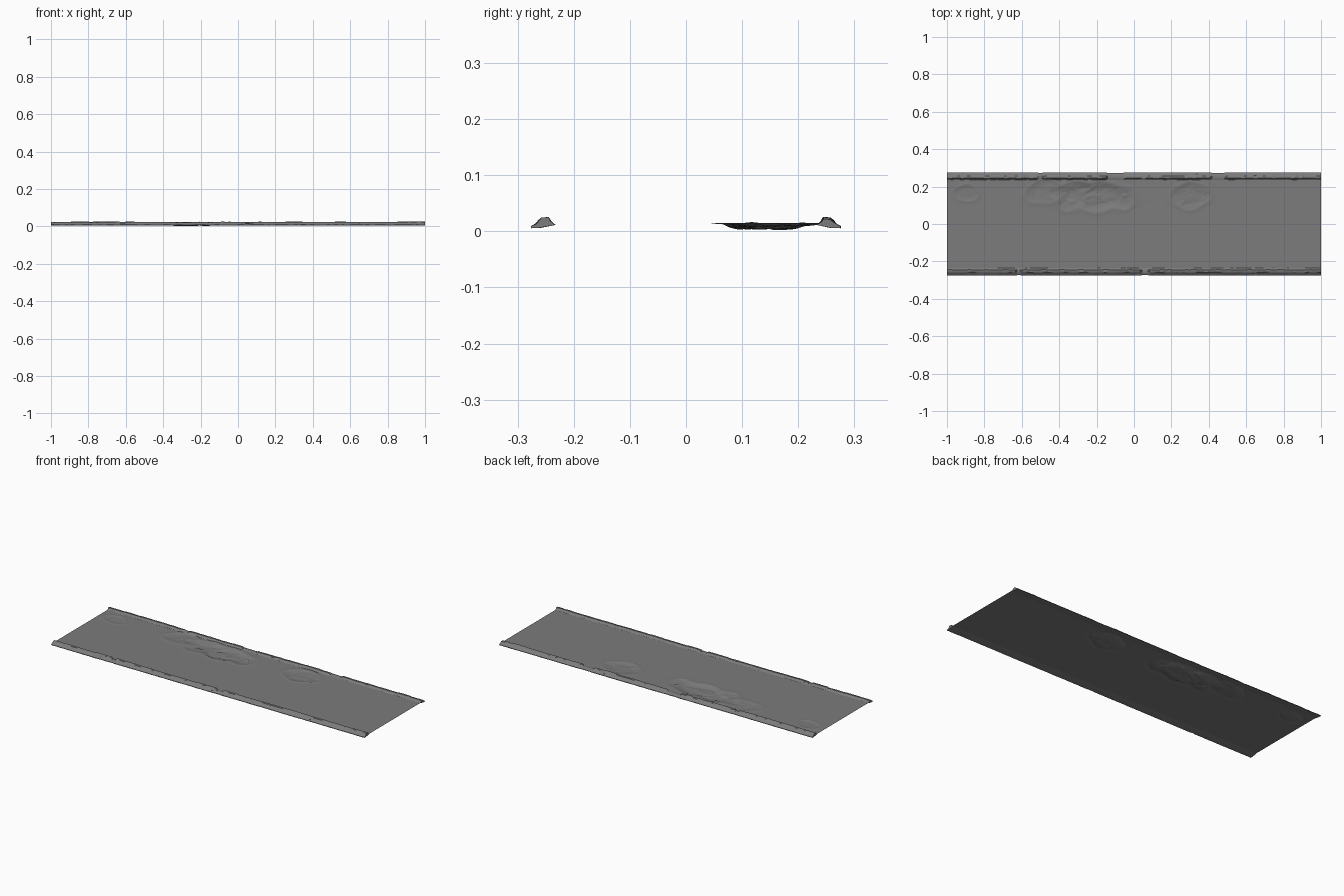
import bpy, bmesh, math, random
from mathutils import Vector, noise

random.seed(4)
cube = bpy.data.objects.get("Cube")
if cube:
    bpy.data.objects.remove(cube, do_unlink=True)

LEVEL = 0.0128      # height of the undamaged road
INNER = 0.24        # half width of the road between kerbs

asphalt = bpy.data.materials.new("worn grey asphalt")
asphalt.use_nodes = True
grey = (0.2, 0.2, 0.2, 1)
asphalt.diffuse_color = grey
asphalt.node_tree.nodes["Principled BSDF"].inputs["Base Color"].default_value = grey


def make_object(name, bm, angle):
    mesh = bpy.data.meshes.new(name)
    bmesh.ops.recalc_face_normals(bm, faces=bm.faces)
    bm.to_mesh(mesh)
    bm.free()
    mesh.materials.append(asphalt)
    obj = bpy.data.objects.new(name, mesh)
    bpy.context.collection.objects.link(obj)
    bpy.ops.object.select_all(action='DESELECT')
    obj.select_set(True)
    bpy.context.view_layer.objects.active = obj
    bpy.ops.object.shade_smooth_by_angle(angle=math.radians(angle))
    return obj


# Damaged patches: centre x, centre y, radius x, radius y, depth, crack strength
PATCHES = [
    (-0.22, 0.145, 0.25, 0.085, 0.0085, 0.0045),
    (-0.48, 0.17, 0.11, 0.075, 0.003, 0.002),
    (0.30, 0.15, 0.12, 0.075, 0.004, 0.003),
    (-0.90, 0.165, 0.07, 0.05, 0.002, 0.0015),
]


def road_height(x, y):
    z = LEVEL
    wobble = 0.25 * noise.noise(Vector((x * 12, y * 12, 3)))
    for cx, cy, rx, ry, depth, crack in PATCHES:
        r = math.hypot((x - cx) / rx, (y - cy) / ry) + wobble
        if r < 1.15:
            # sunken middle with a slightly raised rim
            fall = max(0.0, min(1.0, (1 - r) / 0.6))
            fall = fall * fall * (3 - 2 * fall)
            rim = 0.0018 * math.exp(-((r - 0.95) / 0.12) ** 2)
            # broken plates, each cell at its own height
            cell = noise.voronoi(Vector((x * 32, y * 38, 0)))[1][0]
            plate = noise.noise(cell * 3.7)
            z += rim - depth * fall + crack * plate * min(1, 2 * fall)
    return max(z, 0.0008)


# Road surface: one thin sheet with sunken broken patches
bm = bmesh.new()
bmesh.ops.create_grid(bm, x_segments=320, y_segments=80, size=1)
for v in bm.verts:
    v.co.y *= INNER
    v.co.z = road_height(v.co.x, v.co.y)
make_object("road_surface", bm, 30)


# Kerb cross-section: distance from the centre line, height
PROFILE = [(0.232, 0.0115), (0.236, 0.0135), (0.241, 0.018), (0.245, 0.0255),
           (0.257, 0.0245), (0.262, 0.020), (0.267, 0.0135), (0.276, 0.009),
           (0.276, 0.006), (0.262, 0.006)]


def kerb(name, side, gaps):
    """Chipped stones swept along the road edge, crumbled at the gaps."""
    bm = bmesh.new()
    steps = 240
    rings = []
    stone_top, next_joint = 1.0, -1.0
    for i in range(steps + 1):
        x = -1 + 2 * i / steps
        if x >= next_joint:
            stone_top = random.uniform(0.72, 1.0)
            next_joint = x + random.uniform(0.06, 0.2)
        top = stone_top
        for centre, half in gaps:
            if abs(x - centre) < half:
                top = 0.2
        ring = []
        for k, (d, z) in enumerate(PROFILE):
            n = noise.noise(Vector((x * 30, k * 2.3, side * 9)))
            if z > LEVEL:
                z = LEVEL + (z - LEVEL) * top + 0.0006 * n
            if 0 < k < 7:
                d += 0.0025 * n
            elif k >= 7:
                z += 0.0008 * n
                d -= 0.003 * (1 - top)
            ring.append(bm.verts.new((x, side * d, z)))
        rings.append(ring)
    count = len(PROFILE)
    for a, b in zip(rings, rings[1:]):
        for k in range(count):
            j = (k + 1) % count
            bm.faces.new((a[k], a[j], b[j], b[k]))
    bm.faces.new(rings[0])
    bm.faces.new(rings[-1])
    return make_object(name, bm, 35)


kerb("front_kerb", -1, [(0.06, 0.02), (-0.62, 0.012)])
kerb("back_kerb", 1, [(-0.10, 0.045), (0.45, 0.035), (-0.5, 0.012)])
